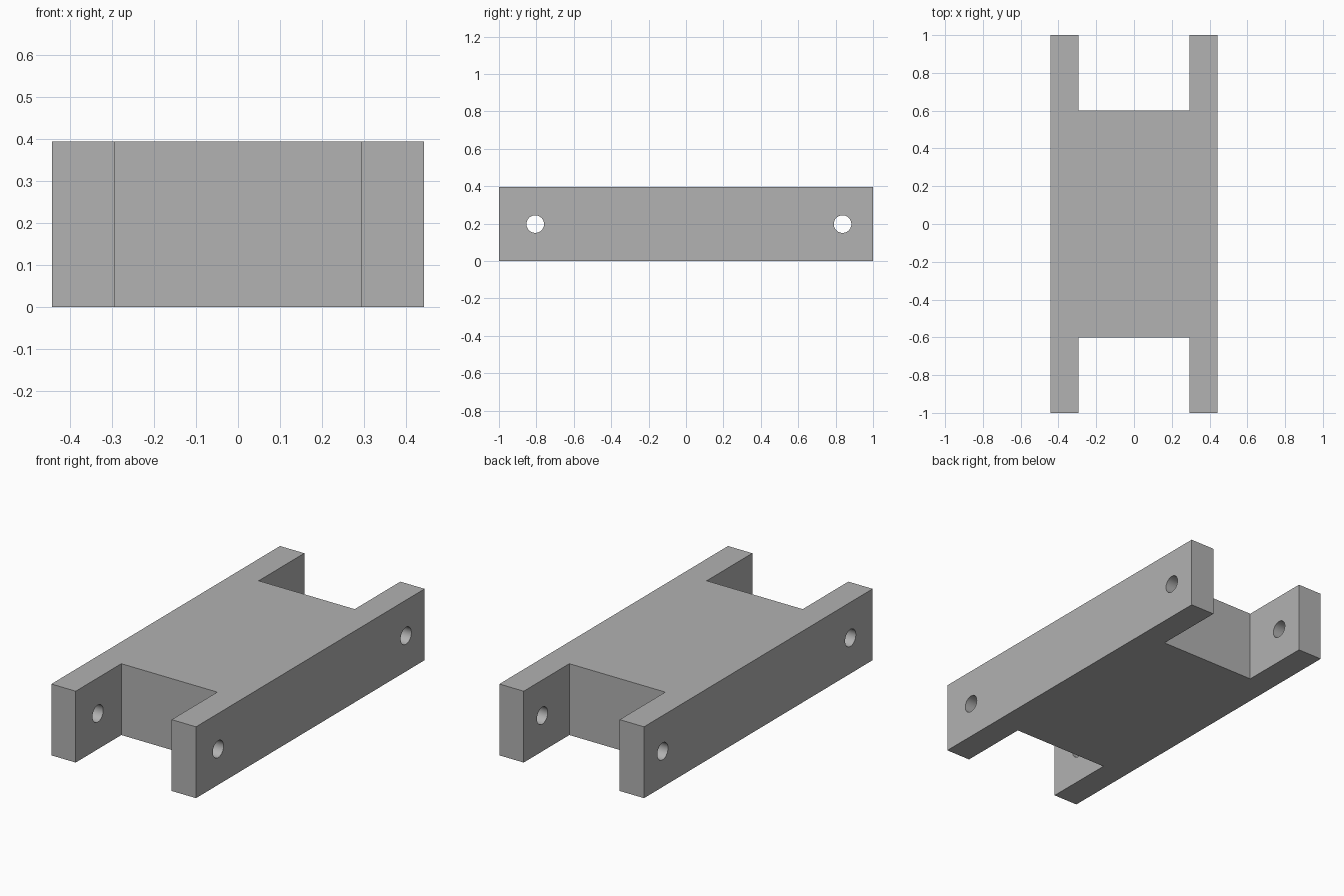
import bpy
import bmesh
import math
from mathutils import Matrix

if "Cube" in bpy.data.objects:
    bpy.data.objects.remove(bpy.data.objects["Cube"])

HALF_W, INNER, HEIGHT = 0.443, 0.294, 0.395
HALF_L, WEB = 1.0, 0.601
HOLE_R, HOLES_Y = 0.047, (-0.806, 0.837)

grey = bpy.data.materials.new("plain grey")
grey.use_nodes = True
colour = (0.445, 0.445, 0.445, 1)
grey.diffuse_color = colour
grey.node_tree.nodes["Principled BSDF"].inputs["Base Color"].default_value = colour


def make_object(name, bm):
    bmesh.ops.recalc_face_normals(bm, faces=bm.faces)
    mesh = bpy.data.meshes.new(name)
    bm.to_mesh(mesh)
    bm.free()
    mesh.materials.append(grey)
    obj = bpy.data.objects.new(name, mesh)
    bpy.context.collection.objects.link(obj)
    return obj


# H-shaped block: quarter outline mirrored round, then extruded upward
quarter = [(HALF_W, HALF_L), (INNER, HALF_L), (INNER, WEB)]
outline = quarter + [(-x, y) for x, y in reversed(quarter)]
outline += [(-x, -y) for x, y in outline]
bm = bmesh.new()
base = bm.faces.new([bm.verts.new((x, y, 0)) for x, y in outline])
top = bmesh.ops.extrude_face_region(bm, geom=[base], use_keep_orig=True)
bmesh.ops.translate(bm, vec=(0, 0, HEIGHT),
                    verts=[v for v in top["geom"] if isinstance(v, bmesh.types.BMVert)])
block = make_object("bracket_block", bm)

# Pin holes straight through both arms at each end
bm = bmesh.new()
for y in HOLES_Y:
    place = Matrix.Translation((0, y, HEIGHT / 2)) @ Matrix.Rotation(math.pi / 2, 4, "Y")
    bmesh.ops.create_cone(bm, cap_ends=True, segments=48, radius1=HOLE_R,
                          radius2=HOLE_R, depth=2, matrix=place)
cutter = make_object("pin_hole_cutter", bm)
cutter.hide_render = True

cut = block.modifiers.new("pin holes", "BOOLEAN")
cut.operation = "DIFFERENCE"
cut.solver = "EXACT"
cut.object = cutter

bpy.ops.object.select_all(action="DESELECT")
block.select_set(True)
bpy.context.view_layer.objects.active = block
bpy.ops.object.modifier_apply(modifier=cut.name)
bpy.data.objects.remove(cutter)
bpy.ops.object.shade_smooth_by_angle(angle=math.radians(30))
